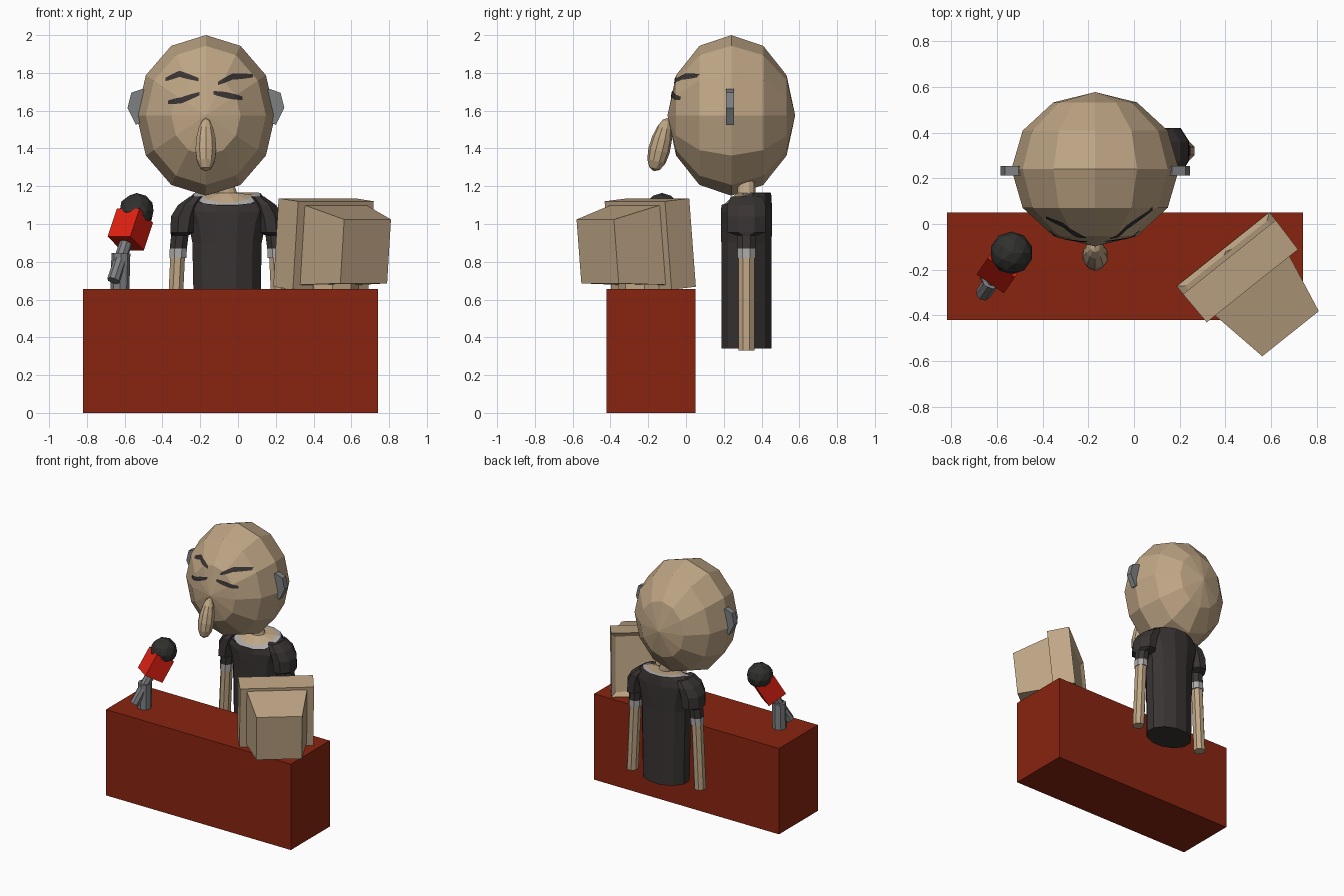
import bpy, bmesh, math
from mathutils import Vector, Matrix
from mathutils.bvhtree import BVHTree

if "Cube" in bpy.data.objects:
    bpy.data.objects.remove(bpy.data.objects["Cube"])


def mat(name, col):
    m = bpy.data.materials.new(name)
    m.diffuse_color = (*col, 1)
    m.use_nodes = True
    m.node_tree.nodes["Principled BSDF"].inputs["Base Color"].default_value = m.diffuse_color
    return m


BEIGE = mat("beige", (0.52, 0.38, 0.235))
RED = mat("desk red", (0.25, 0.018, 0.005))
BRIGHT = mat("bright red", (0.75, 0.015, 0.006))
DARK = mat("shirt black", (0.042, 0.034, 0.034))
PALE = mat("pale grey", (0.42, 0.40, 0.40))
GREY = mat("metal grey", (0.21, 0.215, 0.225))
BALL = mat("foam black", (0.030, 0.030, 0.027))


def finish(bm, name, *mats):
    bmesh.ops.recalc_face_normals(bm, faces=bm.faces)
    me = bpy.data.meshes.new(name)
    bm.to_mesh(me)
    bm.free()
    for m in mats:
        me.materials.append(m)
    ob = bpy.data.objects.new(name, me)
    bpy.context.collection.objects.link(ob)
    return ob


def box(name, lo, hi, m, mtx=Matrix()):
    bm = bmesh.new()
    lo, hi = Vector(lo), Vector(hi)
    bmesh.ops.create_cube(bm, size=1, matrix=mtx @ Matrix.Translation((lo + hi) / 2)
                          @ Matrix.Diagonal((*(hi - lo), 1)))
    return finish(bm, name, m)


def loft(name, rings, n, mats):
    """rings: cx, cy, z, rx, ry, front drop, material of the band below"""
    bm = bmesh.new()
    prev = None
    for cx, cy, z, rx, ry, drop, mi in rings:
        ring = []
        for i in range(n):
            a = 2 * math.pi * (i + 0.5) / n
            s = math.sin(a)
            ring.append(bm.verts.new((cx + rx * math.cos(a), cy + ry * s, z - drop * max(0, -s))))
        if prev:
            for i in range(n):
                j = (i + 1) % n
                bm.faces.new((prev[i], prev[j], ring[j], ring[i])).material_index = mi
        else:
            bm.faces.new(ring[::-1]).material_index = mi
        prev = ring
    bm.faces.new(prev).material_index = rings[-1][6]
    return finish(bm, name, *mats)


def rod(name, a, b, r, n, m):
    a, b = Vector(a), Vector(b)
    bm = bmesh.new()
    q = (b - a).to_track_quat('Z', 'Y').to_matrix().to_4x4()
    bmesh.ops.create_cone(bm, cap_ends=True, segments=n, radius1=r, radius2=r,
                          depth=(b - a).length, matrix=Matrix.Translation((a + b) / 2) @ q)
    return finish(bm, name, m)


# Desk
box("desk", (-0.82, -0.42, 0), (0.74, 0.05, 0.655), RED)

# Head: coarse sphere with its poles front and back
HX = -0.17
bm = bmesh.new()
bmesh.ops.create_uvsphere(bm, u_segments=12, v_segments=6, radius=1,
                          matrix=Matrix.Translation((HX, 0.24, 1.575))
                          @ Matrix.Diagonal((0.367, 0.338, 0.425, 1))
                          @ Matrix.Rotation(math.pi / 2, 4, 'X'))
tree = BVHTree.FromBMesh(bm)
finish(bm, "head", BEIGE)

# Nose: drooping egg, thicker at the lower end
bm = bmesh.new()
bmesh.ops.create_uvsphere(bm, u_segments=10, v_segments=7, radius=1)
for v in bm.verts:
    k = 0.057 * (1 - 0.18 * v.co.z)
    v.co = (v.co.x * k, v.co.y * k, v.co.z * 0.145)
bm.transform(Matrix.Translation((HX, -0.135, 1.42)) @ Matrix.Rotation(math.radians(-14), 4, 'X'))
finish(bm, "nose", BEIGE)

# Ears
for side, nm in ((-1, "left"), (1, "right")):
    bm = bmesh.new()
    prof = [(0.29, 1.70), (0.337, 1.715), (0.395, 1.695), (0.415, 1.615), (0.37, 1.525), (0.3, 1.56)]
    f = bm.faces.new([bm.verts.new((HX + side * x, 0.212, z)) for x, z in prof])
    ext = bmesh.ops.extrude_face_region(bm, geom=[f], use_keep_orig=True)
    for v in ext["geom"]:
        if isinstance(v, bmesh.types.BMVert):
            v.co.y += 0.043
    finish(bm, nm + "_ear", GREY)

# Brows and closed eyes: thin strips laid on the face
marks = {
    "left_brow": [(-0.385, 1.765), (-0.31, 1.795), (-0.21, 1.765)],
    "right_brow": [(-0.105, 1.745), (-0.03, 1.78), (0.08, 1.785)],
    "left_eye": [(-0.37, 1.645), (-0.30, 1.655), (-0.205, 1.69)],
    "right_eye": [(-0.13, 1.695), (-0.05, 1.68), (0.025, 1.665)],
}
for nm, pts in marks.items():
    bm = bmesh.new()
    prev = None
    for k in range(13):
        t = k / 6
        i = min(int(t), 1)
        p = Vector(pts[i]).lerp(Vector(pts[i + 1]), t - i)
        h = 0.016 * (0.55 + 0.45 * math.sin(math.pi * k / 12))
        row = []
        for dz in (-h, 0, h):
            hit = tree.ray_cast(Vector((p.x, -2, p.y + dz)), Vector((0, 1, 0)))[0]
            row.append(bm.verts.new(hit + Vector((0, -0.006, 0))))
        if prev:
            for j in range(2):
                bm.faces.new((prev[j], row[j], row[j + 1], prev[j + 1]))
        prev = row
    finish(bm, nm, DARK)

# Torso with scooped pale collar and neck
CX, CY = -0.058, 0.32
torso = [(0.34, 0.178, 0.138, 0, 0), (0.90, 0.19, 0.138, 0, 0), (1.0, 0.21, 0.14, 0, 0),
         (1.09, 0.24, 0.14, 0.03, 0), (1.14, 0.205, 0.137, 0.04, 0), (1.165, 0.18, 0.135, 0.08, 0),
         (1.168, 0.145, 0.11, 0.055, 1), (1.165, 0.055, 0.05, 0, 2)]
rings = [(CX, CY, z, rx, ry, d, m) for z, rx, ry, d, m in torso]
rings.append((CX - 0.03, CY, 1.26, 0.05, 0.045, 0, 2))
loft("torso", rings, 12, (DARK, PALE, BEIGE))

# Arms: short sleeve, pale cuff, bare forearm
arm = [(0.33, 0.285, 0.042, 0.045, 2), (0.82, 0.262, 0.042, 0.045, 2), (0.82, 0.26, 0.049, 0.052, 1),
       (0.87, 0.258, 0.049, 0.052, 1), (0.94, 0.25, 0.05, 0.055, 0), (0.955, 0.235, 0.07, 0.11, 0),
       (1.04, 0.225, 0.078, 0.11, 0), (1.10, 0.20, 0.065, 0.11, 0), (1.145, 0.16, 0.04, 0.09, 0)]
for side, nm in ((-1, "left"), (1, "right")):
    loft(nm + "_arm", [(CX + side * dx, CY, z, rx, ry, 0, m) for z, dx, rx, ry, m in arm],
         8, (DARK, PALE, BEIGE))

# Microphone: stand, slanted handle, red block and foam ball
tip, end = Vector((-0.537, -0.127, 1.07)), Vector((-0.66, -0.305, 0.70))
axis = (tip - end).normalized()
rod("mic_stand", (-0.625, -0.235, 0.65), (-0.62, -0.235, 0.845), 0.05, 8, GREY)
rod("mic_handle", end, tip, 0.034, 8, GREY)
mtx = Matrix.Translation(tip - axis * 0.115) @ axis.to_track_quat('Z', 'Y').to_matrix().to_4x4()
box("mic_block", (-0.073, -0.073, -0.085), (0.073, 0.073, 0.085), BRIGHT, mtx)
bm = bmesh.new()
bmesh.ops.create_icosphere(bm, subdivisions=2, radius=0.094, matrix=Matrix.Translation(tip))
finish(bm, "mic_ball", BALL)

# Monitor: local x = width, -y = towards the rear, z = height; turned and tilted back
mon = (Matrix.Translation((0.39, -0.11, 0.668)) @ Matrix.Rotation(math.radians(38.6), 4, 'Z')
       @ Matrix.Rotation(math.radians(5.5), 4, 'X'))
bm = bmesh.new()
bmesh.ops.create_cube(bm, size=1, matrix=Matrix.Translation((0, -0.081, 0.235))
                      @ Matrix.Diagonal((0.52, 0.162, 0.47, 1)))
bm.faces.ensure_lookup_table()
bm.normal_update()
front = max(bm.faces, key=lambda f: f.normal.y)
rear = min(bm.faces, key=lambda f: f.normal.y)
bmesh.ops.inset_region(bm, faces=[front], thickness=0.045)
bmesh.ops.translate(bm, verts=front.verts, vec=(0, -0.02, 0))
for v in rear.verts:          # slight draft on the bezel
    v.co.x *= 0.985
bm.transform(mon)
finish(bm, "monitor_bezel", BEIGE)

bm = bmesh.new()
bmesh.ops.create_cube(bm, size=1)
for v in bm.verts:            # tapered tube housing
    back, up = v.co.y < 0, v.co.z > 0
    w = 0.317 if back else 0.42
    z = (0.40 if up else 0.06) if back else (0.45 if up else 0.025)
    v.co = (v.co.x * w, -0.438 if back else -0.155, z)
bm.transform(mon)
finish(bm, "monitor_housing", BEIGE)
rod("monitor_foot", (0.50, -0.22, 0.65), (0.50, -0.22, 0.70), 0.14, 8, BEIGE)
